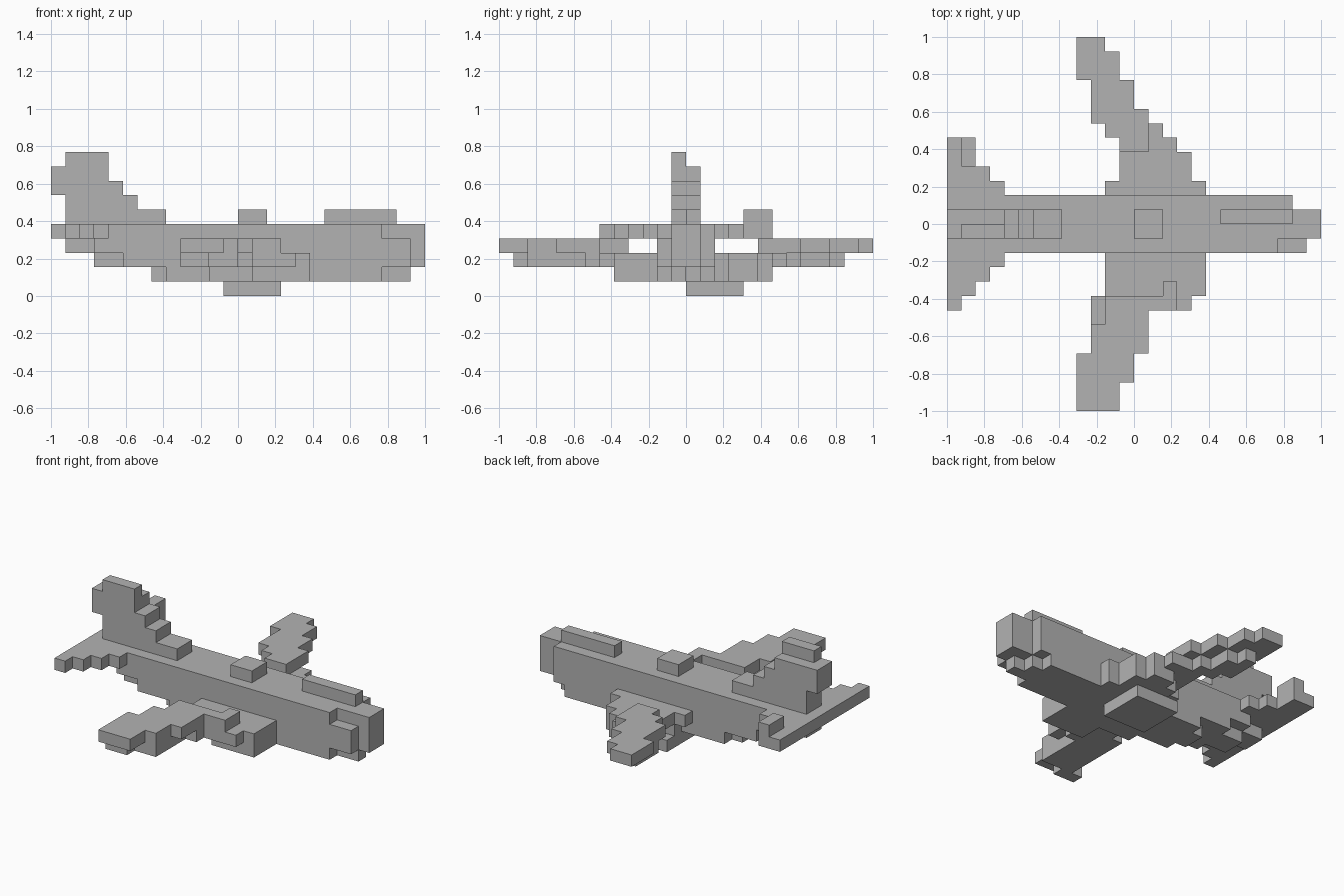
import bpy
import bmesh
import math
from mathutils import Vector

cube = bpy.data.objects.get("Cube")
if cube:
    bpy.data.objects.remove(cube, do_unlink=True)

SPAN = 26                 # blocks along the longest side
BLOCK = 2 / SPAN
parts = {}                # part name -> set of filled block cells

grey = bpy.data.materials.new("plain_grey")
grey.use_nodes = True
shade = (0.45, 0.45, 0.45, 1)
grey.diffuse_color = shade
grey.node_tree.nodes["Principled BSDF"].inputs["Base Color"].default_value = shade


def layer(part, bottom, top, rows):
    """Fill blocks between two heights; each row is (y start, y end, x start, x end)."""
    cells = parts.setdefault(part, set())
    for y0, y1, x0, x1 in rows:
        cells.update((x, y, z) for x in range(x0, x1)
                     for y in range(y0, y1) for z in range(bottom, top))


def mirrored(rows):
    """Rows together with their reflection across the centre line."""
    return rows + [(SPAN - y1, SPAN - y0, x0, x1) for y0, y1, x0, x1 in rows]


def build(part, cells, solid):
    """Make one clean mesh from the exposed sides of a part's blocks."""
    bm = bmesh.new()
    corners = {}

    def corner(point):
        key = tuple(round(c) for c in point)
        if key not in corners:
            x, y, z = key
            corners[key] = bm.verts.new((x * BLOCK - 1, y * BLOCK - 1, z * BLOCK))
        return corners[key]

    for cell in sorted(cells):
        middle = Vector(cell) + Vector((0.5, 0.5, 0.5))
        for axis in range(3):
            for sign in (-1, 1):
                normal = Vector((0, 0, 0))
                normal[axis] = sign
                neighbour = tuple(round(c) for c in Vector(cell) + normal)
                if neighbour in solid:
                    continue
                u = Vector((0, 0, 0))
                u[(axis + 1) % 3] = 0.5
                v = normal.cross(u)
                centre = middle + normal * 0.5
                bm.faces.new([corner(centre + a * u + b * v)
                              for a, b in ((-1, -1), (1, -1), (1, 1), (-1, 1))])
    bmesh.ops.dissolve_limit(bm, angle_limit=math.radians(1),
                             verts=bm.verts[:], edges=bm.edges[:])
    mesh = bpy.data.meshes.new(part)
    bm.to_mesh(mesh)
    bm.free()
    mesh.materials.append(grey)
    bpy.context.collection.objects.link(bpy.data.objects.new(part, mesh))


# Fuselage: a square body tapering under the tail, with a chipped nose
layer("fuselage", 4, 5, [(11, 12, 0, 23), (12, 14, 0, 26), (14, 15, 0, 24)])
layer("fuselage", 3, 4, [(11, 12, 3, 25), (12, 14, 1, 26), (14, 15, 3, 24)])
layer("fuselage", 2, 3, [(11, 12, 5, 25), (12, 14, 3, 26), (14, 15, 5, 24)])
layer("fuselage", 1, 2, [(11, 12, 8, 23), (12, 13, 7, 25), (13, 14, 7, 24), (14, 15, 8, 23)])

# Canopy ridge, roof hump and belly block
layer("canopy_ridge", 5, 6, [(13, 14, 19, 24)])
layer("roof_hump", 5, 6, [(12, 14, 13, 15)])
layer("belly_block", 0, 1, [(13, 17, 12, 16)])

# Stepped tail fin
for height, start, end in ((5, 1, 8), (6, 1, 6), (7, 0, 5), (8, 0, 4)):
    layer("tail_fin", height, height + 1, [(12, 14, start, end)])
layer("tail_fin", 9, 10, [(12, 13, 1, 4)])

# Tailplane, with a raised tip on one side
layer("tailplane", 4, 5, mirrored([(7, 8, 0, 1), (8, 9, 0, 2), (9, 10, 0, 3), (10, 11, 0, 4)]))
layer("tailplane", 4, 5, [(17, 19, 0, 2)])
layer("tailplane_tip", 5, 6, [(17, 19, 1, 2)])

# Front wing: thick root, rising to a swept outer panel
layer("front_wing", 1, 2, [(8, 11, 14, 18), (10, 11, 11, 14)])
layer("front_wing", 2, 3, [(1, 2, 9, 11), (2, 4, 10, 13), (4, 6, 10, 13), (6, 7, 10, 14),
                           (7, 8, 10, 17), (8, 11, 11, 18)])
layer("front_wing", 3, 4, [(0, 2, 9, 12), (2, 4, 9, 13), (4, 6, 10, 14), (6, 7, 11, 14),
                           (7, 8, 11, 16), (8, 9, 15, 16)])

# Back wing: the same idea with a finer staircase
layer("back_wing", 1, 2, [(15, 16, 12, 18), (16, 18, 13, 17), (18, 19, 14, 16)])
layer("back_wing", 2, 3, [(15, 16, 11, 18), (16, 18, 12, 17), (18, 19, 12, 16), (19, 20, 12, 15),
                          (20, 21, 11, 13), (21, 23, 10, 12), (23, 24, 10, 11)])
layer("back_wing", 3, 4, [(18, 19, 12, 14), (19, 20, 11, 14), (20, 21, 10, 14),
                          (21, 23, 10, 13), (23, 25, 9, 12), (25, 26, 9, 11)])

solid = set().union(*parts.values())
for part, cells in parts.items():
    build(part, cells, solid)
